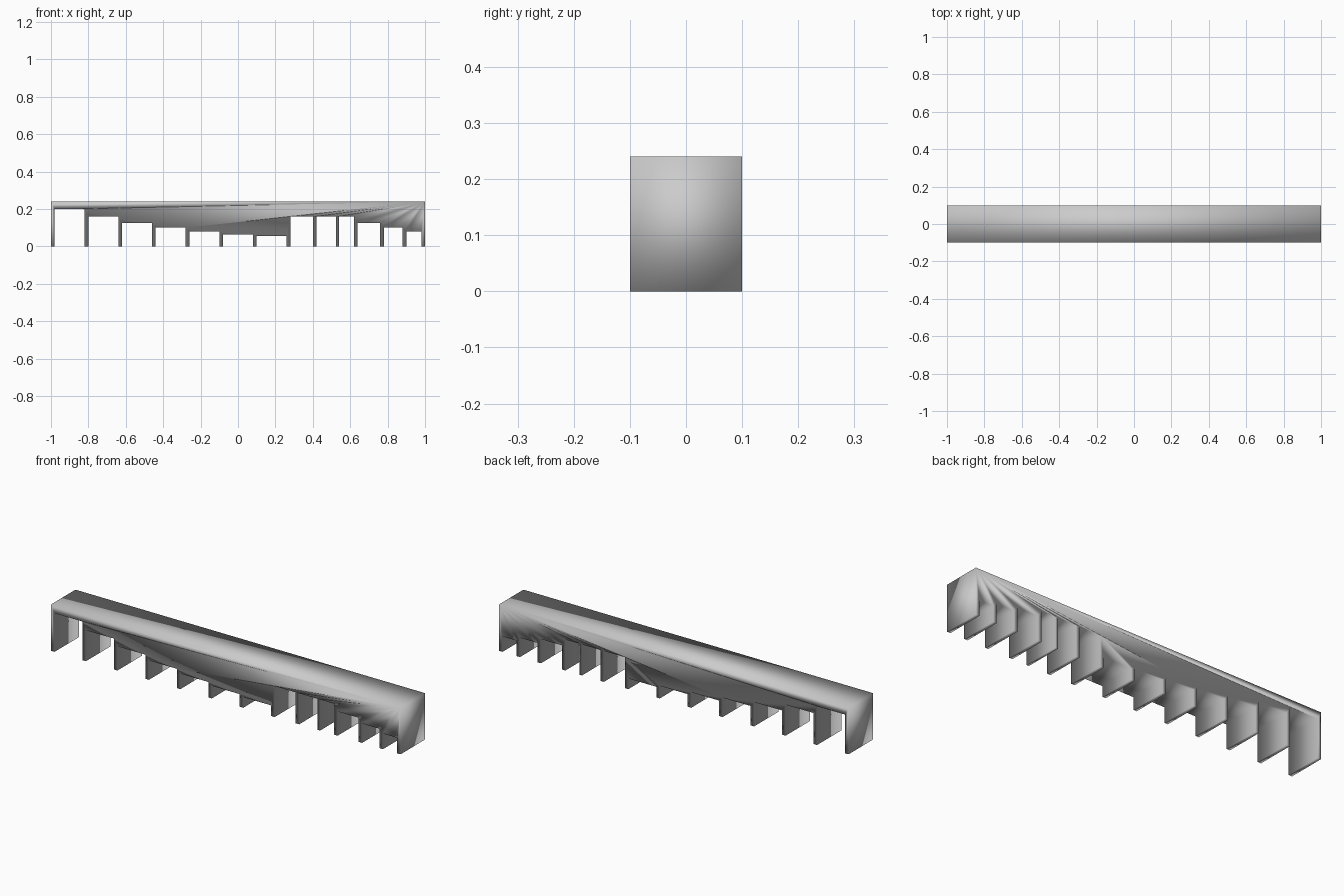
import bpy, bmesh

if "Cube" in bpy.data.objects:
    bpy.data.objects.remove(bpy.data.objects["Cube"])

HALF_DEPTH = 0.10
TOP = 0.24

# Slots between the teeth: left x, right x, ceiling height
slots = [(-0.98 + 0.18 * i, -0.82 + 0.18 * i, h)
         for i, h in enumerate((0.20, 0.16, 0.125, 0.10, 0.08, 0.065, 0.055))]
slots += [(0.28, 0.40, 0.16), (0.42, 0.525, 0.16), (0.54, 0.62, 0.16),
          (0.64, 0.76, 0.125), (0.78, 0.88, 0.10), (0.90, 0.98, 0.08)]

# Comb outline in the xz plane
profile = [(-1, TOP), (-1, 0)]
for x0, x1, h in slots:
    profile += [(x0, 0), (x0, h), (x1, h), (x1, 0)]
profile += [(1, 0), (1, TOP)]

# Stepped comb body: outline extruded front to back
bm = bmesh.new()
face = bm.faces.new([bm.verts.new((x, -HALF_DEPTH, z)) for x, z in profile])
result = bmesh.ops.extrude_face_region(bm, geom=[face], use_keep_orig=True)
new_verts = [g for g in result["geom"] if isinstance(g, bmesh.types.BMVert)]
bmesh.ops.translate(bm, vec=(0, 2 * HALF_DEPTH, 0), verts=new_verts)
bmesh.ops.recalc_face_normals(bm, faces=bm.faces)

# The body is softly shaded across all its edges
for f in bm.faces:
    f.smooth = True

mesh = bpy.data.meshes.new("stepped_comb")
bm.to_mesh(mesh)
bm.free()
comb = bpy.data.objects.new("stepped_comb", mesh)
bpy.context.collection.objects.link(comb)
